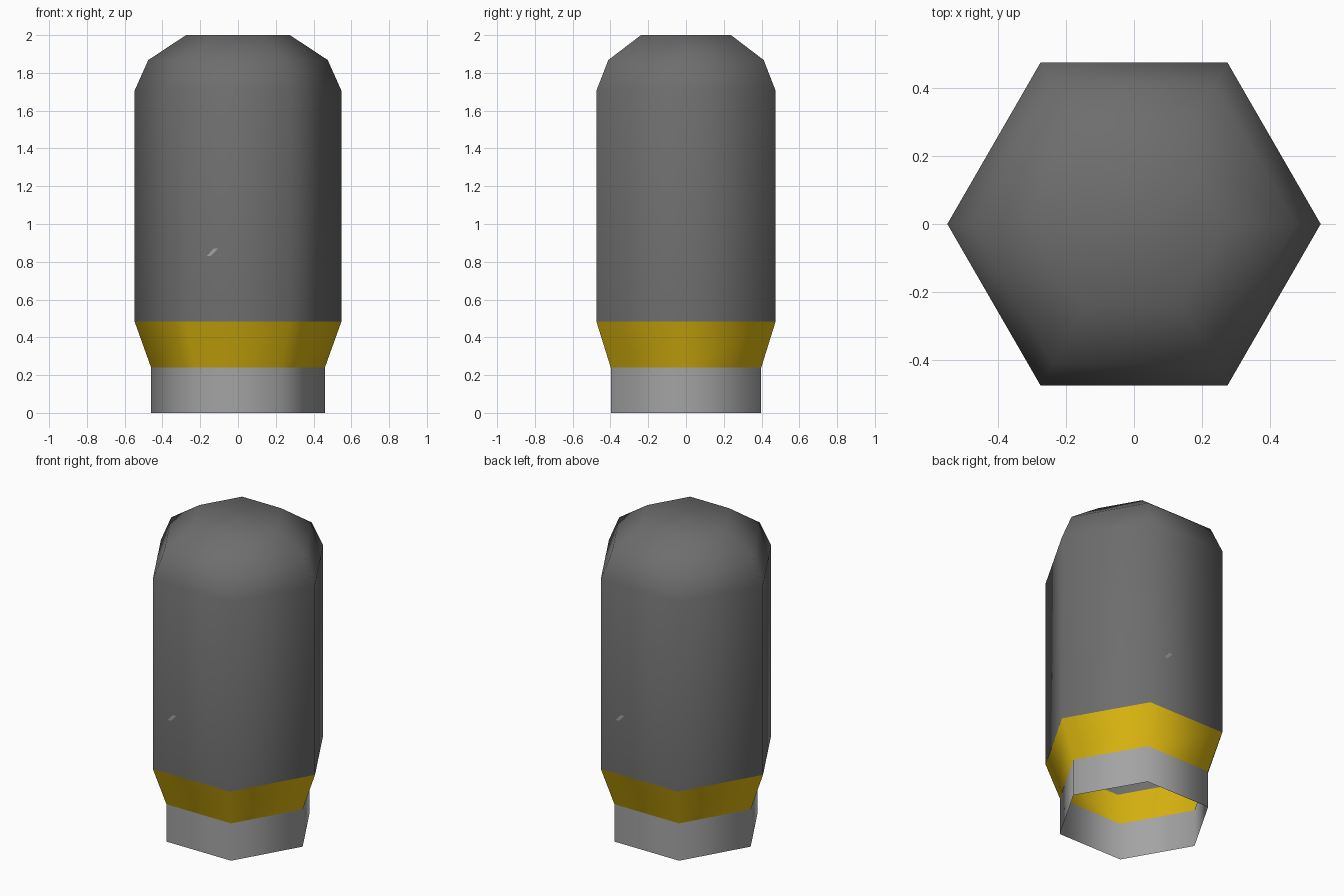
import bpy, math

if "Cube" in bpy.data.objects:
    bpy.data.objects.remove(bpy.data.objects["Cube"])

def material(name, rgb):
    m = bpy.data.materials.new(name)
    m.diffuse_color = (*rgb, 1)
    m.use_nodes = True
    m.node_tree.nodes["Principled BSDF"].inputs["Base Color"].default_value = m.diffuse_color
    return m

dark = material("dark grey", (0.155, 0.155, 0.155))
yellow = material("yellow", (0.74, 0.49, 0.005))
light = material("light grey", (0.37, 0.37, 0.37))

SIDES = 6

def add(name, verts, faces, mat):
    me = bpy.data.meshes.new(name)
    me.from_pydata(verts, [], faces)
    me.materials.append(mat)
    ob = bpy.data.objects.new(name, me)
    bpy.context.collection.objects.link(ob)
    return ob

def lathe(name, profile, mat, cap=False):
    """Six-sided smooth shell through (radius, height) rings."""
    verts = [(r * math.cos(math.tau * i / SIDES), r * math.sin(math.tau * i / SIDES), z)
             for r, z in profile for i in range(SIDES)]
    faces = []
    for k in range(len(profile) - 1):
        for i in range(SIDES):
            a, b = k * SIDES + i, k * SIDES + (i + 1) % SIDES
            faces.append((a, b, b + SIDES, a + SIDES))
    if cap:
        faces.append(tuple(range(len(verts) - SIDES, len(verts))))
    ob = add(name, verts, faces, mat)
    ob.data.shade_smooth()
    return ob

# hollow neck, open underneath
lathe("neck", [(0.46, 0), (0.46, 0.24)], light)
# flared collar
lathe("collar", [(0.46, 0.24), (0.548, 0.485)], yellow)
# main body with rounded top
lathe("body", [(0.548, 0.485), (0.548, 1.705), (0.475, 1.868), (0.275, 2.0)], dark, cap=True)

# tiny pale fleck on the front and back faces
for name, s in (("front_fleck", 1), ("back_fleck", -1)):
    pts = [(-0.165, 0.83), (-0.145, 0.83), (-0.105, 0.87), (-0.13, 0.87)]
    add(name, [(x * s, -0.4765 * s, z) for x, z in pts], [(0, 1, 2, 3)], light)
